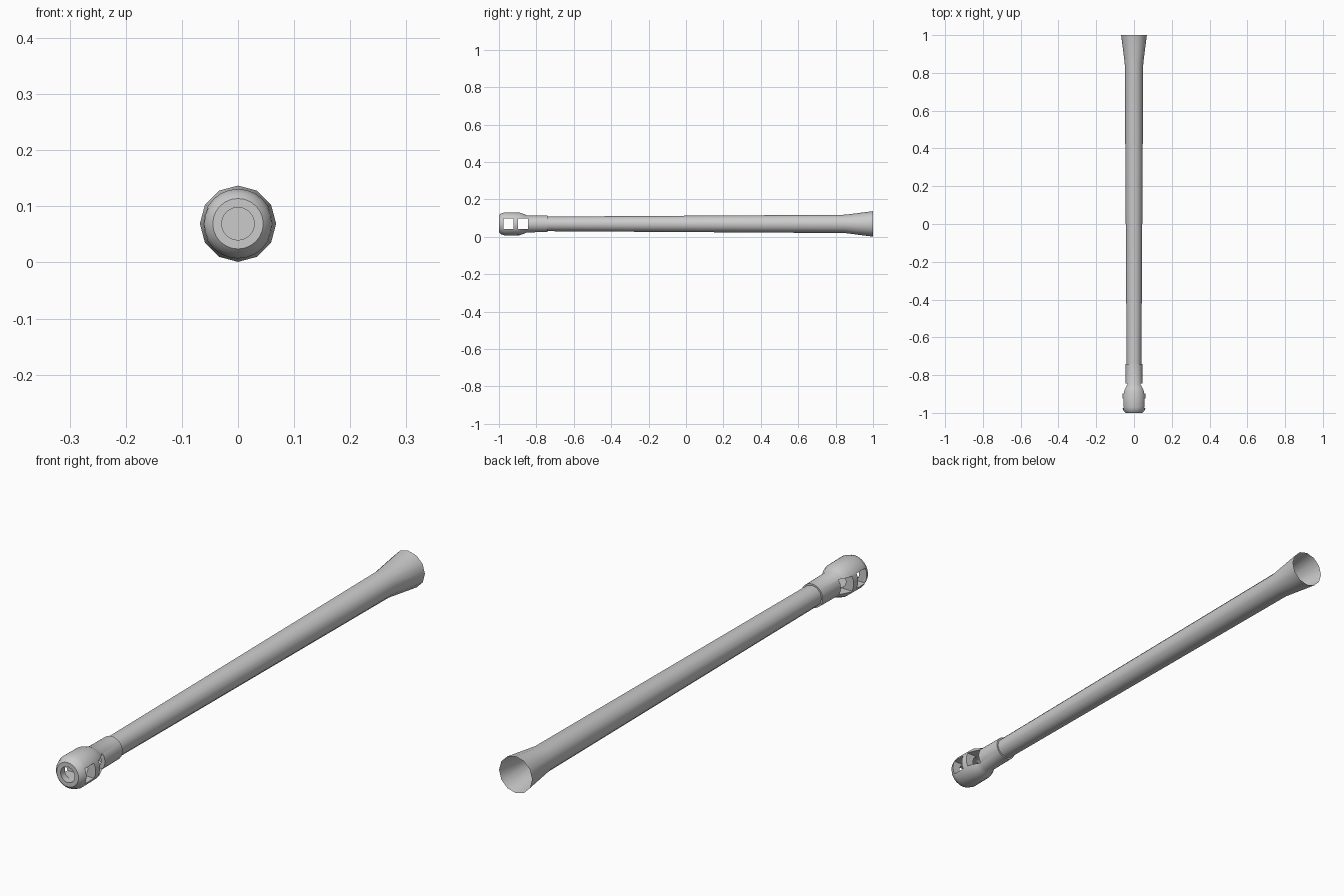
import bpy, bmesh
from math import sin, cos, pi, radians

if "Cube" in bpy.data.objects:
    bpy.data.objects.remove(bpy.data.objects["Cube"])

AXIS_Z = 0.069


def lathe(name, profile, sides, closed=False):
    """Revolve (y, radius) points around the gun axis."""
    bm = bmesh.new()
    rings = [[bm.verts.new((r * sin(2 * pi * i / sides), y, AXIS_Z + r * cos(2 * pi * i / sides)))
              for i in range(sides)] for y, r in profile]
    pairs = list(zip(rings, rings[1:]))
    if closed:
        pairs.append((rings[-1], rings[0]))
    for a, b in pairs:
        for i in range(sides):
            j = (i + 1) % sides
            bm.faces.new((a[i], a[j], b[j], b[i]))
    bmesh.ops.recalc_face_normals(bm, faces=bm.faces)
    me = bpy.data.meshes.new(name)
    bm.to_mesh(me)
    bm.free()
    ob = bpy.data.objects.new(name, me)
    bpy.context.collection.objects.link(ob)
    return ob


def smooth(ob):
    bpy.ops.object.select_all(action='DESELECT')
    ob.select_set(True)
    bpy.context.view_layer.objects.active = ob
    bpy.ops.object.shade_smooth_by_angle(angle=radians(35))


# Tapered tube with a flared, open breech end
barrel = lathe("barrel", [(-0.745, 0.039), (0.85, 0.049), (1.0, 0.068)], 12)
smooth(barrel)

# Muzzle brake: collar, bulged head and straight bore
brake = lathe("muzzle_brake", [
    (-0.74, 0.044), (-0.85, 0.045), (-0.865, 0.052), (-0.89, 0.061),
    (-0.97, 0.062), (-0.99, 0.055), (-1.0, 0.045),
    (-1.0, 0.029), (-0.74, 0.029)], 24, closed=True)

# Side vents cut straight through the head
for n, y in enumerate((-0.949, -0.871)):
    bpy.ops.mesh.primitive_cube_add(size=1, location=(0, y, AXIS_Z))
    cutter = bpy.context.object
    cutter.name = f"vent_cutter_{n}"
    cutter.scale = (0.2, 0.052, 0.056)
    cutter.hide_render = True
    cutter.hide_set(True)
    mod = brake.modifiers.new("vent", 'BOOLEAN')
    mod.operation = 'DIFFERENCE'
    mod.solver = 'EXACT'
    mod.object = cutter
smooth(brake)

# Plug closing the bore behind the vents
plug = lathe("bore_plug", [(-0.80, 0.0295), (-0.80, 0.0001)], 24)
